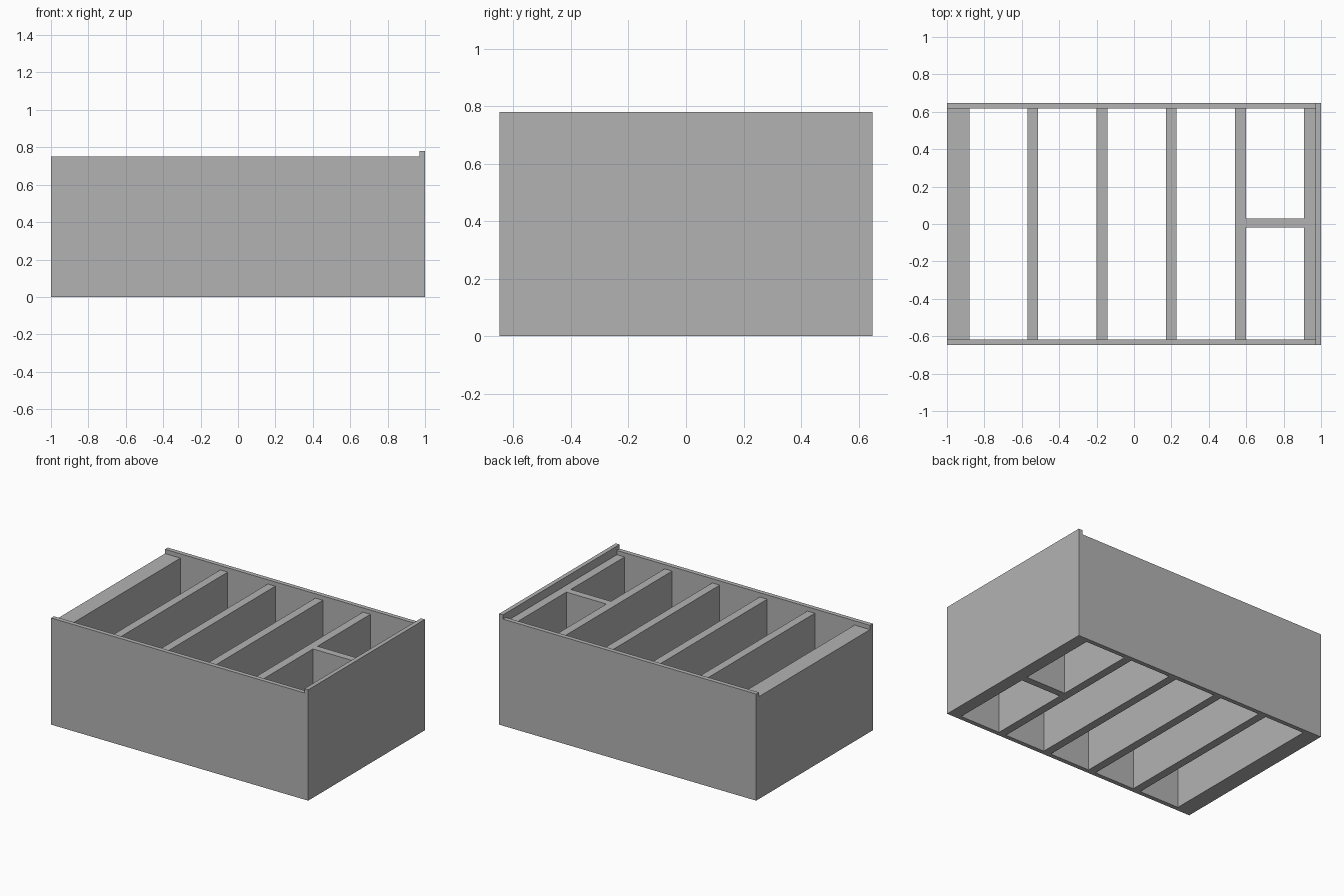
import bpy
import bmesh
from mathutils import Matrix, Vector

cube = bpy.data.objects.get("Cube")
if cube:
    bpy.data.objects.remove(cube, do_unlink=True)

grey = bpy.data.materials.new("plain grey")
grey.use_nodes = True
colour = (0.45, 0.45, 0.45, 1)
grey.diffuse_color = colour
grey.node_tree.nodes["Principled BSDF"].inputs["Base Color"].default_value = colour


def box(name, low, high):
    """Flat-faced box between two opposite corners."""
    low, high = Vector(low), Vector(high)
    bm = bmesh.new()
    place = Matrix.Translation((low + high) / 2) @ Matrix.Diagonal((high - low).to_4d())
    bmesh.ops.create_cube(bm, size=1, matrix=place)
    mesh = bpy.data.meshes.new(name)
    bm.to_mesh(mesh)
    bm.free()
    mesh.materials.append(grey)
    obj = bpy.data.objects.new(name, mesh)
    bpy.context.collection.objects.link(obj)
    return obj


half_depth = 0.648
inner = 0.617
wall_top = 0.75
rib_top = 0.72
lip_x = 0.97

# Long outer walls, standing slightly above the dividers
box("front_wall", (-1, -half_depth, 0), (lip_x, -inner, wall_top))
box("back_wall", (-1, inner, 0), (lip_x, half_depth, wall_top))

# Tall end panel with its raised lip, and the thick beam at the other end
box("end_panel", (lip_x, -half_depth, 0), (1, half_depth, 0.78))
box("end_ledge", (0.91, -inner, 0), (lip_x, inner, rib_top))
box("thick_end_beam", (-1, -inner, 0), (-0.88, inner, rib_top))

# Evenly spaced cross dividers
for i in range(4):
    x = -0.57 + i * 0.37
    box(f"cross_divider_{i + 1}", (x, -inner, 0), (x + 0.058, inner, rib_top))

# Short divider splitting the last compartment
box("short_divider", (0.598, -0.02, 0), (0.91, 0.03, rib_top))
